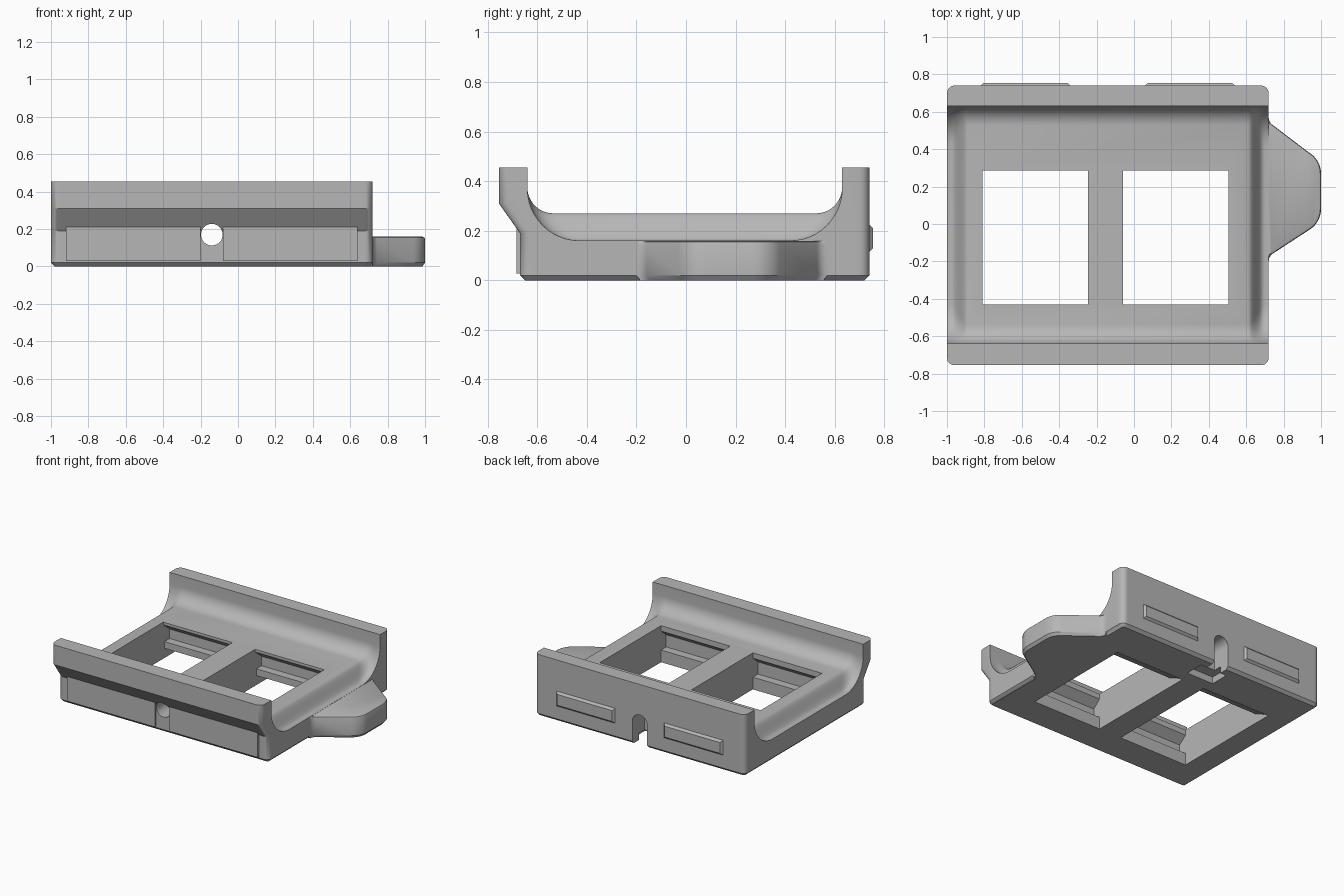
import bpy, bmesh, math

cube = bpy.data.objects.get("Cube")
if cube:
    bpy.data.objects.remove(cube, do_unlink=True)

grey = bpy.data.materials.new("plain grey")
grey.use_nodes = True
grey.diffuse_color = (0.47, 0.47, 0.47, 1)
grey.node_tree.nodes["Principled BSDF"].inputs["Base Color"].default_value = (0.47, 0.47, 0.47, 1)

X0, X1 = -1.0, 0.72      # ends of the body
HOLE_X = -0.14           # centre of the cable bore


def loft(name, rings):
    """Solid skinned through equal-length rings, with capped ends."""
    bm = bmesh.new()
    rows = [[bm.verts.new(p) for p in ring] for ring in rings]
    for a, b in zip(rows, rows[1:]):
        for i in range(len(a)):
            j = (i + 1) % len(a)
            bm.faces.new((a[i], a[j], b[j], b[i]))
    bm.faces.new(rows[0])
    bm.faces.new(rows[-1][::-1])
    bmesh.ops.recalc_face_normals(bm, faces=bm.faces)
    mesh = bpy.data.meshes.new(name)
    bm.to_mesh(mesh)
    bm.free()
    mesh.materials.append(grey)
    obj = bpy.data.objects.new(name, mesh)
    bpy.context.collection.objects.link(obj)
    return obj


def prism_x(name, profile, x0, x1):
    return loft(name, [[(x, y, z) for y, z in profile] for x in (x0, x1)])


def prism_y(name, profile, y0, y1):
    return loft(name, [[(x, y, z) for x, z in profile] for y in (y0, y1)])


def rect(a0, a1, b0, b1):
    return [(a0, b0), (a1, b0), (a1, b1), (a0, b1)]


def arc(cx, cy, r, a0, a1, n):
    angles = [math.radians(a0 + (a1 - a0) * i / n) for i in range(n + 1)]
    return [(cx + r * math.cos(a), cy + r * math.sin(a)) for a in angles]


def activate(obj):
    bpy.ops.object.select_all(action='DESELECT')
    obj.select_set(True)
    bpy.context.view_layer.objects.active = obj


def cut(obj, cutter):
    mod = obj.modifiers.new("cut", 'BOOLEAN')
    mod.operation = 'DIFFERENCE'
    mod.solver = 'EXACT'
    mod.object = cutter
    activate(obj)
    bpy.ops.object.modifier_apply(modifier=mod.name)
    bpy.data.objects.remove(cutter, do_unlink=True)


def section(d):
    """Body cross-section at distance d from the nearer end."""
    r = 0.04
    e = r - math.sqrt(r * r - (r - d) ** 2) if d < r else 0
    t = min(max((d - 0.025) / 0.085, 0), 1)
    t = t * t * (3 - 2 * t)
    floor, rad = 0.16 + 0.11 * t, 0.21 - 0.105 * t
    zb = max(0, 0.02 - d)
    back, lip, front = 0.74 - e, -0.755 + e, -0.67 + e
    pts = [(back - 0.02, zb), (back, 0.02), (back, 0.455), (0.63, 0.455)]
    pts += arc(0.63 - rad, floor + rad, rad, 0, -90, 12)
    pts += arc(-0.64 + rad, floor + rad, rad, 270, 180, 12)
    pts += [(-0.64, 0.455), (lip, 0.455), (lip, 0.31), (front, 0.19),
            (front, 0.02), (front + 0.02, zb)]
    return pts


# Body: cradle with a raised floor that rolls down at both ends
steps = [0, 0.003, 0.01, 0.02, 0.03] + [0.04 + 0.01 * i for i in range(8)]
stations = [(X0 + d, d) for d in steps] + [(X1 - d, d) for d in reversed(steps)]
body = loft("cradle_body", [[(x, y, z) for y, z in section(d)] for x, d in stations])

# Two socket openings with catch ledges front and back
socket = [(-0.43, 0.35), (-0.43, 0.23), (-0.49, 0.18), (-0.49, 0.09), (-0.43, 0.09),
          (-0.43, -0.05), (0.43, -0.05), (0.43, 0.01), (0.30, 0.07), (0.30, 0.12),
          (0.36, 0.12), (0.36, 0.19), (0.285, 0.25), (0.285, 0.35)]
for x0, x1 in ((-0.81, -0.245), (-0.06, 0.505)):
    cut(body, prism_x("socket_cutter", socket, x0, x1))

# Bore from front to back, rear slot and pocket beneath
cut(body, prism_y("bore_cutter", arc(HOLE_X, 0.17, 0.058, 0, 348.75, 31), -0.9, 0.9))
arch = [(HOLE_X + 0.06, -0.05)] + arc(HOLE_X, 0.17, 0.06, 0, 180, 16) + [(HOLE_X - 0.06, -0.05)]
cut(body, prism_y("slot_cutter", arch, 0.6, 0.9))
cut(body, prism_y("pocket_cutter", rect(HOLE_X - 0.11, HOLE_X + 0.11, -0.05, 0.05), 0.52, 0.66))

# Side tab with rounded shoulders
outline = [(0.70, 0.57)] + arc(0.77, 0.57, 0.05, 180, 240, 6)
outline += arc(0.87, 0.27, 0.13, 60, 0, 8) + arc(0.87, 0.08, 0.13, 0, -60, 8)
outline += arc(0.77, -0.20, 0.05, 120, 180, 6) + [(0.70, -0.20)]
cx, cy = 0.70, 0.18


def tab_ring(z, inset):
    return [(cx + (x - cx) * (1 - inset / 0.3), cy + (y - cy) * (1 - inset / 0.38), z)
            for x, y in outline]


tab = loft("side_tab", [tab_ring(0, 0.015), tab_ring(0.02, 0), tab_ring(0.145, 0),
                        tab_ring(0.154, 0.004), tab_ring(0.159, 0.015)])

# Raised front panels either side of the bore
panels = [prism_y("front_panel", rect(x0, x1, 0.028, 0.21), -0.684, -0.66)
          for x0, x1 in ((-0.92, -0.2), (-0.08, 0.64))]

# Bevelled latch bars on the back
bars = []
for x0, x1 in ((-0.82, -0.34), (0.06, 0.54)):
    rings = [[(x, y, z) for x, z in rect(x0 + i, x1 - i, 0.115 + i, 0.225 - i)]
             for y, i in ((0.73, 0), (0.74, 0), (0.755, 0.015))]
    bars.append(loft("latch_bar", rings))

for obj in [body, tab] + panels + bars:
    activate(obj)
    bpy.ops.object.shade_smooth_by_angle(angle=math.radians(32))
